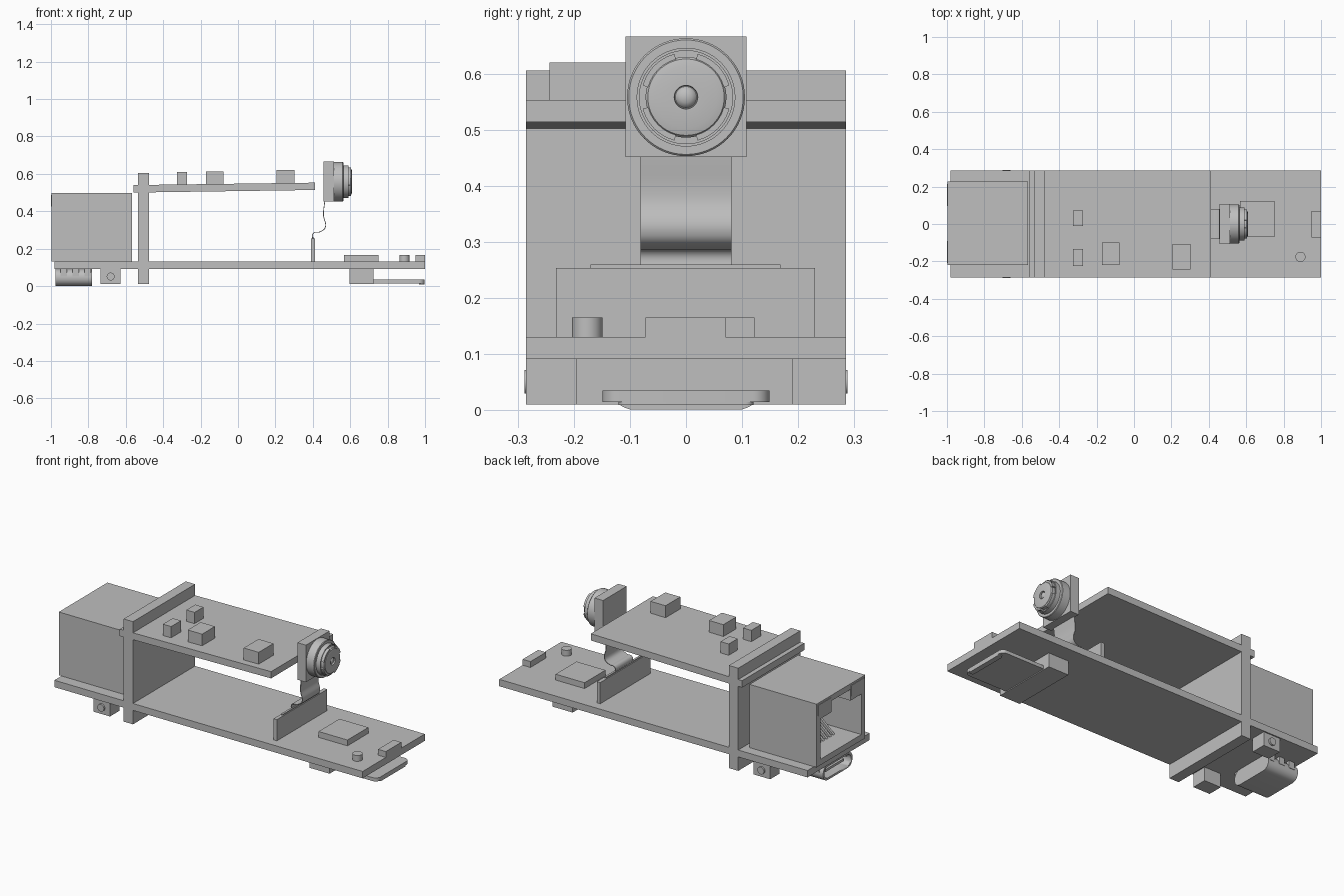
import bpy, bmesh, math
from mathutils import Matrix, Vector

cube = bpy.data.objects.get("Cube")
if cube:
    bpy.data.objects.remove(cube, do_unlink=True)

grey = bpy.data.materials.new("plain_grey")
grey.use_nodes = True
GREY = (0.52, 0.52, 0.52, 1)
grey.diffuse_color = GREY
grey.node_tree.nodes["Principled BSDF"].inputs["Base Color"].default_value = GREY


def finish(name, bm, smooth=False):
    bmesh.ops.recalc_face_normals(bm, faces=bm.faces[:])
    mesh = bpy.data.meshes.new(name)
    bm.to_mesh(mesh)
    bm.free()
    mesh.materials.append(grey)
    obj = bpy.data.objects.new(name, mesh)
    bpy.context.collection.objects.link(obj)
    if smooth:
        select(obj)
        bpy.ops.object.shade_smooth_by_angle(angle=math.radians(35))
    return obj


def select(obj):
    bpy.ops.object.select_all(action='DESELECT')
    obj.select_set(True)
    bpy.context.view_layer.objects.active = obj


def box(name, x, y, z):
    """Box from three (low, high) ranges."""
    bm = bmesh.new()
    size = [r[1] - r[0] for r in (x, y, z)]
    mid = [(r[0] + r[1]) / 2 for r in (x, y, z)]
    bmesh.ops.create_cube(bm, size=1, matrix=Matrix.Translation(mid) @ Matrix.Diagonal((*size, 1)))
    return finish(name, bm)


def extrude(name, points, along, smooth=False):
    """Extrude a closed 3D outline along a vector."""
    bm = bmesh.new()
    face = bm.faces.new([bm.verts.new(p) for p in points])
    new = bmesh.ops.extrude_face_region(bm, geom=[face])["geom"]
    bmesh.ops.translate(bm, vec=along, verts=[v for v in new if isinstance(v, bmesh.types.BMVert)])
    return finish(name, bm, smooth)


def round_rect(w, h, r, steps=8):
    """Rounded rectangle outline of half sizes w and h."""
    pts = []
    for i, (sx, sy) in enumerate(((1, 1), (-1, 1), (-1, -1), (1, -1))):
        for k in range(steps + 1):
            a = math.pi / 2 * (i + k / steps)
            pts.append((sx * (w - r) + r * math.cos(a), sy * (h - r) + r * math.sin(a)))
    return pts


def cylinder(name, r, depth, centre, axis):
    bm = bmesh.new()
    turn = Vector((0, 0, 1)).rotation_difference(Vector(axis)).to_matrix().to_4x4()
    bmesh.ops.create_cone(bm, cap_ends=True, segments=32, radius1=r, radius2=r, depth=depth,
                          matrix=Matrix.Translation(centre) @ turn)
    return finish(name, bm, True)


def lathe_x(name, profile, z, segments=64):
    """Spin (x, radius) points about a line parallel to x."""
    bm = bmesh.new()
    verts = [bm.verts.new((x, 0, z + r)) for x, r in profile]
    edges = [bm.edges.new(pair) for pair in zip(verts, verts[1:])]
    bmesh.ops.spin(bm, geom=verts + edges, cent=(0, 0, z), axis=(1, 0, 0),
                   angle=math.tau, steps=segments, use_merge=True)
    bmesh.ops.remove_doubles(bm, verts=bm.verts[:], dist=0.0002)
    return finish(name, bm, True)


def cut(obj, cutter):
    cutter.hide_render = True
    mod = obj.modifiers.new("cut", 'BOOLEAN')
    mod.operation, mod.solver, mod.object = 'DIFFERENCE', 'EXACT', cutter
    select(obj)
    bpy.ops.object.modifier_apply(modifier=mod.name)
    bpy.data.objects.remove(cutter, do_unlink=True)


# Boards: lower, upright, and slightly tilted upper
HALF = 0.285
box("main_board", (-0.98, 1.0), (-HALF, HALF), (0.091, 0.131))
box("upright_board", (-0.535, -0.475), (-HALF, HALF), (0.01, 0.606))
extrude("upper_board", [(-0.56, -HALF, 0.5), (0.412, -HALF, 0.514), (0.412, -HALF, 0.553),
                        (-0.56, -HALF, 0.54)], (0, 2 * HALF, 0))

# Components on the upper board
for i, (x, y, top) in enumerate([((-0.325, -0.272), (-0.01, 0.072), 0.609),
                                 ((-0.325, -0.272), (-0.225, -0.135), 0.609),
                                 ((-0.17, -0.078), (-0.218, -0.1), 0.614),
                                 ((0.207, 0.303), (-0.243, -0.108), 0.62)]):
    box(f"upper_chip_{i + 1}", x, y, (0.535, top))

# Network socket with stepped opening, status lamps and spring contacts
socket = box("network_socket", (-0.997, -0.566), (-0.22, 0.226), (0.131, 0.498))
cut(socket, box("opening_cutter", (-1.1, -0.62), (-0.185, 0.19), (0.165, 0.4)))
cut(socket, box("latch_cutter", (-1.1, -0.65), (-0.085, 0.09), (0.35, 0.465)))
for side, y in (("right", (-0.208, -0.09)), ("left", (0.095, 0.213))):
    box(f"{side}_status_lamp", (-1.0, -0.95), y, (0.425, 0.487))
for i in range(8):
    y = -0.11 + i * 0.0315
    extrude(f"socket_contact_{i + 1}", [(-0.88, y, 0.165), (-0.86, y, 0.165), (-0.7, y, 0.3),
                                        (-0.62, y, 0.3), (-0.62, y, 0.315), (-0.71, y, 0.315)],
            (0, 0.014, 0))

# Components on the front end of the main board
box("processor", (0.566, 0.752), (-0.07, 0.122), (0.131, 0.165))
box("edge_chip", (0.95, 1.0), (-0.072, 0.07), (0.131, 0.165))
cylinder("round_component", 0.027, 0.04, (0.89, -0.176, 0.145), (0, 0, 1))

# Ribbon connector and bent ribbon cable
box("ribbon_connector", (0.39, 0.412), (-0.232, 0.23), (0.131, 0.254))
box("ribbon_clamp", (0.395, 0.407), (-0.17, 0.168), (0.25, 0.26))
path = bpy.data.curves.new("ribbon_path", 'CURVE')
path.dimensions = '3D'
path.resolution_u = 8
path.extrude = 0.081
spline = path.splines.new('BEZIER')
bends = [(0.4, 0.24), (0.403, 0.283), (0.435, 0.289), (0.466, 0.312), (0.457, 0.38), (0.464, 0.455)]
spline.bezier_points.add(len(bends) - 1)
for bp, (x, z) in zip(spline.bezier_points, bends):
    bp.co = (x, -z, 0)
    bp.handle_left_type = bp.handle_right_type = 'AUTO'
ribbon = bpy.data.objects.new("ribbon_cable", path)
bpy.context.collection.objects.link(ribbon)
ribbon.rotation_euler.x = -math.pi / 2
select(ribbon)
bpy.ops.object.convert(target='MESH')
ribbon = bpy.context.object
ribbon.data.materials.clear()
ribbon.data.materials.append(grey)
thick = ribbon.modifiers.new("thickness", 'SOLIDIFY')
thick.thickness, thick.offset = 0.004, 0
bpy.ops.object.modifier_apply(modifier=thick.name)
bpy.ops.object.shade_smooth_by_angle(angle=math.radians(35))

# Camera: square housing, stepped barrel, rim lugs and small lens
CAM_Z = 0.558
box("camera_housing", (0.457, 0.512), (-0.108, 0.108), (0.451, 0.666))
lathe_x("camera_barrel", [(0.505, 0), (0.505, 0.105), (0.56, 0.105), (0.563, 0.102), (0.563, 0.088),
                          (0.59, 0.088), (0.59, 0.083), (0.583, 0.083), (0.583, 0.072), (0.602, 0.072),
                          (0.607, 0.068), (0.61, 0.055), (0.61, 0.021), (0.6, 0.02), (0.6, 0)], CAM_Z)
lathe_x("camera_lens", [(0.598, 0.02), (0.604, 0.017), (0.608, 0.01), (0.61, 0)], CAM_Z, 32)
for i in range(4):
    arc = [math.pi / 2 * i + math.radians(-30 + 10 * k) + math.pi / 4 for k in range(7)]
    outline = [(0.583, r * math.cos(a), CAM_Z + r * math.sin(a))
               for r, angles in ((0.08, arc), (0.07, arc[::-1])) for a in angles]
    extrude(f"camera_rim_lug_{i + 1}", outline, (0.022, 0, 0), True)

# Memory card in its slot, with a thumb lip
box("card_slot", (0.595, 0.725), (-0.195, 0.19), (0.01, 0.091))
card = [(0.845 + u, v, 0.015) for u, v in round_rect(0.153, 0.149, 0.03)]
extrude("memory_card", card, (0, 0, 0.02), True)
lip = [(0.983 + u, v, 0.009) for u, v in round_rect(0.015, 0.12, 0.014)]
extrude("card_thumb_lip", lip, (0, 0, 0.01), True)

# Power socket: hollow rounded shell with tongue and mounting tabs
shell_z = 0.046


def shell(name, w, h, r, x, depth):
    return extrude(name, [(x, u, shell_z + v) for u, v in round_rect(w, h, r)], (depth, 0, 0), True)


power = shell("power_socket", 0.135, 0.045, 0.043, -0.975, 0.195)
cut(power, shell("power_cutter", 0.122, 0.033, 0.032, -1.0, 0.17))
box("power_tongue", (-0.955, -0.82), (-0.085, 0.085), (0.039, 0.053))
for side in (-1, 1):
    for i, x in enumerate((-0.95, -0.885, -0.82)):
        y = sorted((side * 0.115, side * 0.137))
        box(f"power_tab_{'left' if side > 0 else 'right'}_{i + 1}", (x, x + 0.035), y, (0.05, 0.092))

# Side push buttons under the board
for side, label in ((-1, "right"), (1, "left")):
    box(f"{label}_button_body", (-0.735, -0.628), sorted((side * 0.19, side * 0.278)), (0.012, 0.091))
    cylinder(f"{label}_button", 0.021, 0.03, (-0.681, side * 0.273, 0.051), (0, 1, 0))
